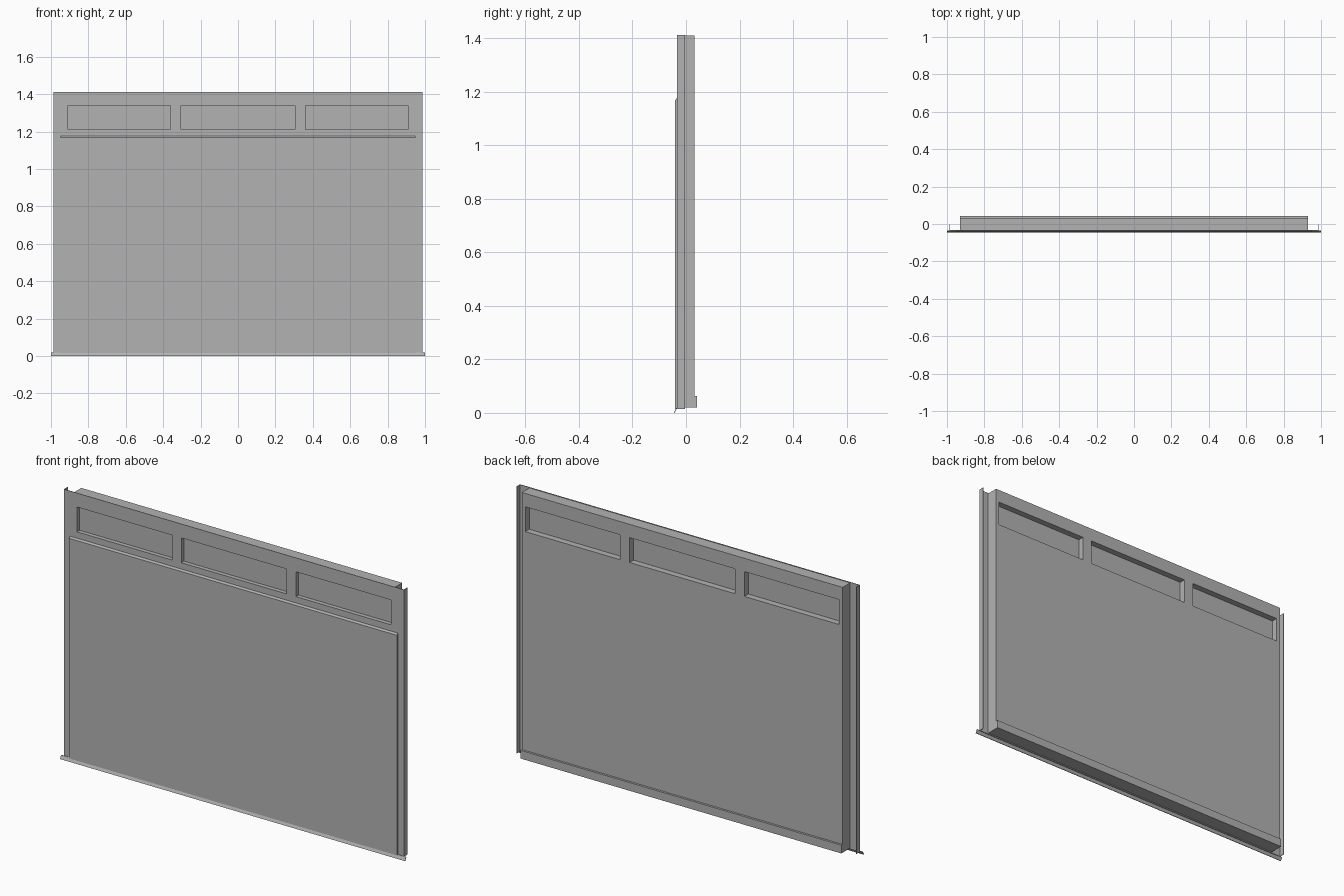
import bpy
import bmesh

cube = bpy.data.objects.get("Cube")
if cube:
    bpy.data.objects.remove(cube, do_unlink=True)

grey = bpy.data.materials.new("door grey")
grey.use_nodes = True
colour = (0.45, 0.45, 0.45, 1)
grey.diffuse_color = colour
grey.node_tree.nodes["Principled BSDF"].inputs["Base Color"].default_value = colour

# Window openings as left and right edges, sharing one height band
WINDOWS = [(-0.91, -0.36), (-0.305, 0.305), (0.36, 0.91)]
SILL, HEAD = 1.21, 1.34


def finish(name, bm):
    bmesh.ops.recalc_face_normals(bm, faces=bm.faces[:])
    mesh = bpy.data.meshes.new(name)
    bm.to_mesh(mesh)
    bm.free()
    mesh.materials.append(grey)
    obj = bpy.data.objects.new(name, mesh)
    bpy.context.collection.objects.link(obj)
    return obj


def prism(name, profile, x0, x1):
    """Sweep a (y, z) profile along x."""
    bm = bmesh.new()
    face = bm.faces.new([bm.verts.new((x0, y, z)) for y, z in profile])
    new = bmesh.ops.extrude_face_region(bm, geom=[face])["geom"]
    verts = [v for v in new if isinstance(v, bmesh.types.BMVert)]
    bmesh.ops.translate(bm, verts=verts, vec=(x1 - x0, 0, 0))
    return finish(name, bm)


def box(name, x0, x1, y0, y1, z0, z1):
    return prism(name, [(y0, z0), (y1, z0), (y1, z1), (y0, z1)], x0, x1)


def windowed_slab(name, half, y0, y1, z0, z1):
    """Slab with the three window openings left out."""
    bm = bmesh.new()
    xs = [-half] + [x for w in WINDOWS for x in w] + [half]
    zs = [z0, SILL, HEAD, z1]
    grid = [[bm.verts.new((x, y0, z)) for z in zs] for x in xs]
    for i in range(len(xs) - 1):
        for j in range(3):
            if j == 1 and i % 2 == 1:
                continue
            bm.faces.new([grid[i][j], grid[i + 1][j],
                          grid[i + 1][j + 1], grid[i][j + 1]])
    new = bmesh.ops.extrude_face_region(bm, geom=bm.faces[:])["geom"]
    verts = [v for v in new if isinstance(v, bmesh.types.BMVert)]
    bmesh.ops.translate(bm, verts=verts, vec=(0, y1 - y0, 0))
    return finish(name, bm)


# Door core and the wider skin on its front
windowed_slab("door_core", 0.93, -0.031, 0.031, 0.02, 1.41)
windowed_slab("front_skin", 0.986, -0.034, -0.031, 0.015, 1.413)

# Panes set midway in the openings
for label, (x0, x1) in zip(("right", "middle", "left"), WINDOWS):
    box(label + "_pane", x0, x1, -0.012, -0.002, SILL, HEAD)

# Folded return flanges along both sides
for label, s in (("left", 1), ("right", -1)):
    a, b = sorted((s * 0.983, s * 0.986))
    box(label + "_flange", a, b, -0.031, -0.004, 0.015, 1.413)

# Raised front sheet with a sloped top edge
prism("raised_sheet", [(-0.034, 0.015), (-0.034, 1.177),
                       (-0.041, 1.168), (-0.041, 0.015)], -0.95, 0.95)

# Ledge along the bottom of the back
box("back_ledge", -0.93, 0.93, 0.031, 0.042, 0.02, 0.063)

# Sloped sealing lip under the front
prism("bottom_lip", [(-0.034, 0.018), (-0.037, 0.018),
                     (-0.046, 0.0), (-0.043, 0.0)], -1, 1)
